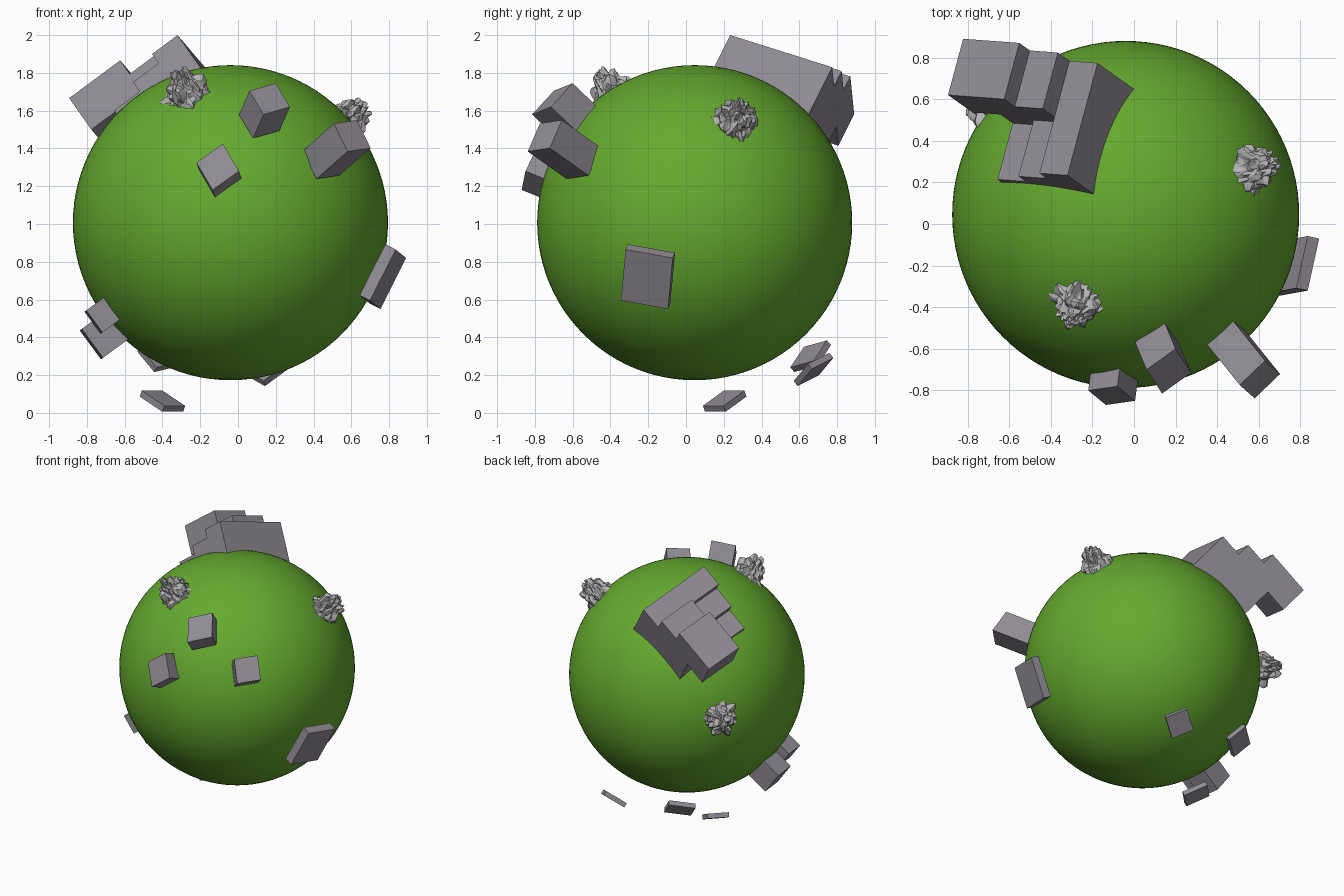
import bpy, bmesh, math
from mathutils import Vector, noise

if "Cube" in bpy.data.objects:
    bpy.data.objects.remove(bpy.data.objects["Cube"])

CENTRE = Vector((-0.04, 0.046, 1.007))
RADIUS = 0.834


def material(name, rgb):
    m = bpy.data.materials.new(name)
    m.diffuse_color = (*rgb, 1)
    m.use_nodes = True
    m.node_tree.nodes["Principled BSDF"].inputs["Base Color"].default_value = m.diffuse_color
    return m


GRASS = material("grass green", (0.13, 0.40, 0.028))
STONE = material("purple grey stone", (0.28, 0.26, 0.295))
ROCK = material("light grey rock", (0.45, 0.45, 0.45))


def finish(bm, name, mat):
    me = bpy.data.meshes.new(name)
    bmesh.ops.recalc_face_normals(bm, faces=bm.faces)
    bm.to_mesh(me)
    bm.free()
    me.materials.append(mat)
    ob = bpy.data.objects.new(name, me)
    bpy.context.collection.objects.link(ob)
    return ob


def block(name, corner, a, b, c):
    """Box spanned by three edge vectors from one corner."""
    o, a, b, c = map(Vector, (corner, a, b, c))
    bm = bmesh.new()
    bmesh.ops.create_cube(bm, size=1)
    for v in bm.verts:
        x, y, z = v.co + Vector((0.5, 0.5, 0.5))
        v.co = o + x * a + y * b + z * c
    return finish(bm, name, STONE)


def centred_block(name, mid, a, b, thickness):
    """Plate centred on a point; its thickness follows a x b."""
    a, b = Vector(a), Vector(b)
    c = a.cross(b).normalized() * thickness
    return block(name, Vector(mid) - (a + b + c) / 2, a, b, c)


# planet
bm = bmesh.new()
bmesh.ops.create_uvsphere(bm, u_segments=96, v_segments=48, radius=RADIUS)
bmesh.ops.translate(bm, verts=bm.verts, vec=CENTRE)
planet = finish(bm, "planet", GRASS)
planet.data.polygons.foreach_set("use_smooth", [True] * len(planet.data.polygons))

# stepped blocks at the top: (row, column, top height, bottom height)
start = Vector((-0.175, 0.774, 1.83))
along = Vector((-0.0725, -0.27, 0.085))
across = Vector((-0.135, 0.01, -0.10))
up = across.cross(along).normalized()
if up.z < 0:
    up = -up
cells = [(0, 0, 0, -0.34), (0, 1, 0.105, -0.34), (0, 2, 0.20, -0.34), (0, 3, 0.20, -0.02),
         (1, 0, 0, -0.34), (1, 1, -0.065, -0.34), (1, 2, -0.13, -0.34)]
for i, (r, c, top, low) in enumerate(cells):
    block(f"stair_block_{i}", start + along * r + across * c + up * low,
          along, across, up * (top - low))

# blocks sticking out at the front
block("front_block_upper", (0.20, -0.60, 1.745),
      (-0.14, -0.1, -0.04), (0.075, -0.115, -0.125), (-0.055, 0.132, -0.126))
block("front_block_middle", (-0.22, -0.80, 1.325),
      (0.14, 0.02, 0.10), (0.085, -0.07, -0.145), (0.022, 0.165, -0.066))
block("front_block_right", (0.508, -0.774, 1.532),
      (-0.165, 0.205, -0.145), (0.122, 0.117, 0.018), (0.072, -0.064, -0.148))

# slab on the right
block("right_slab", (0.835, -0.32, 0.865),
      (0.055, 0.25, -0.045), (-0.136, -0.025, -0.27), (-0.055, 0.012, 0.028))

# pair of blocks low on the left
out = Vector((-0.80, -0.08, -0.59)).normalized()
side = out.cross(Vector((0, 1, 0))).normalized()
third = out.cross(side)
for name, mid, w, d, t in (("left_block_lower", (-0.70, -0.02, 0.42), 0.19, 0.17, 0.19),
                           ("left_block_upper", (-0.705, -0.18, 0.525), 0.145, 0.15, 0.15)):
    centred_block(name, mid, side * w, third * d, t)

# floating plates underneath
centred_block("floating_plate_left", (-0.40, 0.205, 0.062),
              (0.11, 0.11, 0), (-0.12, 0.11, 0.08), 0.035)
centred_block("floating_plate_back_right", (0.15, 0.675, 0.23),
              (-0.102, 0.113, 0.058), (-0.124, -0.076, -0.091), 0.035)
centred_block("floating_plate_back_left", (-0.41, 0.66, 0.30),
              (-0.09, 0.072, 0.109), (-0.145, -0.122, -0.034), 0.035)


# craggy pointed rocks standing on the surface
def rock(name, direction, seed):
    n = Vector(direction).normalized()
    q = n.to_track_quat('Z', 'Y')
    shift = Vector((seed * 7.3, seed * 3.1, seed * 5.7))
    bm = bmesh.new()
    bmesh.ops.create_icosphere(bm, subdivisions=4, radius=1)
    for v in bm.verts:
        p = v.co.copy()
        d = noise.voronoi(p * 1.9 + shift)[0]
        k = 0.8 + 0.55 * (d[1] - d[0]) + 0.18 * noise.noise(p * 5 + shift)
        taper = 1 - 0.35 * max(p.z, 0)
        q_local = Vector((p.x * 0.122 * taper, p.y * 0.122 * taper,
                          p.z * (0.175 if p.z > 0 else 0.04))) * k
        v.co = CENTRE + n * (RADIUS - 0.01) + q @ q_local
    ob = finish(bm, name, ROCK)
    bpy.context.view_layer.objects.active = ob
    ob.select_set(True)
    bpy.ops.object.shade_smooth_by_angle(angle=math.radians(30))
    ob.select_set(False)


rock("rock_front", (-0.23, -0.43, 0.68), 1)
rock("rock_right", (0.62, 0.22, 0.55), 2)
rock("rock_back_left", (-0.70, 0.56, 0.04), 3)
